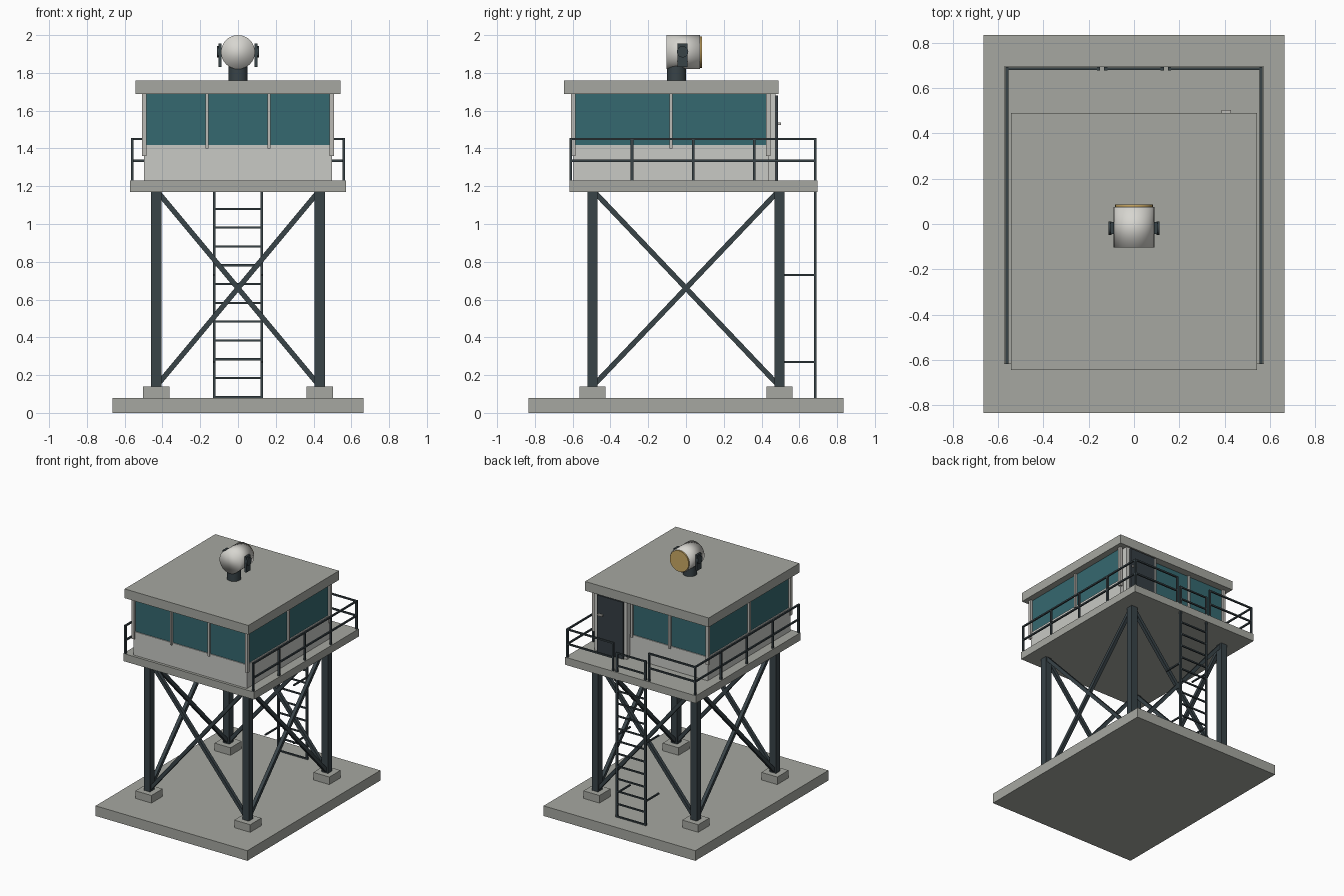
import bpy, bmesh, math
from mathutils import Vector, Matrix

if "Cube" in bpy.data.objects:
    bpy.data.objects.remove(bpy.data.objects["Cube"])


def material(name, rgb):
    m = bpy.data.materials.new(name)
    m.diffuse_color = (*rgb, 1)
    m.use_nodes = True
    m.node_tree.nodes["Principled BSDF"].inputs["Base Color"].default_value = m.diffuse_color
    return m


CONCRETE = material("concrete grey", (0.38, 0.39, 0.355))
WALL = material("pale wall", (0.58, 0.585, 0.555))
FRAME = material("window frame", (0.50, 0.49, 0.46))
GLASS = material("teal glass", (0.036, 0.14, 0.162))
STEEL = material("dark steel", (0.04, 0.056, 0.064))
DOOR = material("door slate", (0.036, 0.047, 0.056))
LAMP = material("lamp white", (0.68, 0.67, 0.63))
LENS = material("amber lens", (0.60, 0.40, 0.13))


def add_box(bm, x0, x1, y0, y1, z0, z1):
    mat = Matrix.Translation(((x0 + x1) / 2, (y0 + y1) / 2, (z0 + z1) / 2)) @ \
        Matrix.Diagonal((abs(x1 - x0), abs(y1 - y0), abs(z1 - z0), 1))
    bmesh.ops.create_cube(bm, size=1, matrix=mat)


def add_bar(bm, a, b, w):
    """Square bar of width w between two points."""
    a, b = Vector(a), Vector(b)
    d = b - a
    z = d.normalized()
    side = Vector((1, 0, 0)) if abs(z.x) < 0.1 else Vector((0, 1, 0))
    x = (side - z * side.dot(z)).normalized()
    rot = Matrix((x, z.cross(x), z)).transposed().to_4x4()
    mat = Matrix.Translation((a + b) / 2) @ rot @ Matrix.Diagonal((w, w, d.length, 1))
    bmesh.ops.create_cube(bm, size=1, matrix=mat)


def finish(name, bm, mat):
    me = bpy.data.meshes.new(name)
    bm.to_mesh(me)
    bm.free()
    me.materials.append(mat)
    ob = bpy.data.objects.new(name, me)
    bpy.context.collection.objects.link(ob)
    return ob


def boxes(name, mat, *dims):
    bm = bmesh.new()
    for d in dims:
        add_box(bm, *d)
    return finish(name, bm, mat)


def bars(name, mat, w, segments):
    bm = bmesh.new()
    for a, b in segments:
        add_bar(bm, a, b, w)
    return finish(name, bm, mat)


def cylinder(name, mat, r, a, b, full_smooth=False):
    """Cylinder of radius r from point a to point b."""
    a, b = Vector(a), Vector(b)
    rot = (b - a).to_track_quat('Z', 'Y').to_euler()
    bpy.ops.mesh.primitive_cylinder_add(vertices=32, radius=r, depth=(b - a).length,
                                        location=(a + b) / 2, rotation=rot)
    ob = bpy.context.object
    ob.name = name
    ob.data.materials.append(mat)
    if full_smooth:
        bpy.ops.object.shade_smooth()
    else:
        bpy.ops.object.shade_smooth_by_angle(angle=math.radians(40))
    return ob


# Concrete base, footings and legs
LX, LY = 0.433, 0.495
corners = [(sx * LX, sy * LY) for sx in (-1, 1) for sy in (-1, 1)]
boxes("base_slab", CONCRETE, (-0.665, 0.665, -0.833, 0.833, 0, 0.08))
boxes("footings", CONCRETE,
      *[(x - 0.07, x + 0.07, y - 0.07, y + 0.07, 0.08, 0.14) for x, y in corners])
boxes("legs", STEEL,
      *[(x - 0.027, x + 0.027, y - 0.027, y + 0.027, 0.14, 1.17) for x, y in corners])

# Crossed braces on all four sides
cross = []
for s in (-1, 1):
    for t in (-1, 1):
        cross.append(((-t * 0.425, s * LY, 0.15), (t * 0.425, s * LY, 1.17)))
        cross.append(((s * LX, -t * 0.485, 0.15), (s * LX, t * 0.485, 1.17)))
bars("cross_braces", STEEL, 0.027, cross)

# Deck and roof
boxes("deck", CONCRETE, (-0.573, 0.573, -0.618, 0.695, 1.17, 1.23))
boxes("roof", CONCRETE, (-0.542, 0.542, -0.645, 0.49, 1.687, 1.76))

# Cabin: solid lower wall with a glazed band above
CX, YF, YB = 0.497, -0.597, 0.437
boxes("cabin_wall", WALL, (-CX, CX, YF, YB, 1.23, 1.417))
boxes("window_band", GLASS, (-0.49, 0.49, YF + 0.007, YB - 0.007, 1.417, 1.687))

# Corner posts and window mullions
posts = []
for sx in (-1, 1):
    for y in (YF + 0.001, YB - 0.001):
        posts.append((sx * 0.497 - 0.012, sx * 0.497 + 0.012, y - 0.012, y + 0.012, 1.36, 1.687))
    for y in (YF, YB):
        posts.append((sx * 0.165 - 0.008, sx * 0.165 + 0.008, y - 0.01, y + 0.01, 1.40, 1.687))
    posts.append((sx * CX - 0.01, sx * CX + 0.01, -0.088, -0.072, 1.40, 1.687))
boxes("window_posts", FRAME, *posts)

# Back door with surround and handle
boxes("door_surround", WALL, (0.185, 0.47, YB - 0.02, 0.474, 1.23, 1.687))
boxes("door", DOOR, (0.21, 0.44, 0.47, 0.487, 1.23, 1.68))
boxes("door_handle", FRAME, (0.387, 0.427, 0.487, 0.502, 1.525, 1.537))

# Railings: two sides and the back, with a gap for the ladder
RX, RY0, RY1 = 0.56, -0.61, 0.685
rails, uprights = [], []
for s in (-1, 1):
    for z in (1.335, 1.45):
        rails.append(((s * RX, RY0 - 0.006, z), (s * RX, RY1 + 0.006, z)))
        rails.append(((s * RX, RY1, z), (s * 0.155, RY1, z)))
    for i in range(5):
        y = RY0 + (RY1 - RY0) * i / 4
        uprights.append(((s * RX, y, 1.23), (s * RX, y, 1.455)))
    uprights.append(((s * 0.157, RY1, 1.23), (s * 0.157, RY1, 1.455)))
bars("hand_rails", STEEL, 0.012, rails)
bars("rail_posts", STEEL, 0.014, uprights)

# Ladder with stand-off brackets
steps = [((-0.125, RY1, 0.085 + 0.0995 * i), (0.125, RY1, 0.085 + 0.0995 * i)) for i in range(14)]
sides = []
for x in (-0.125, 0.125):
    sides.append(((x, RY1, 0.08), (x, RY1, 1.385)))
    for z in (0.27, 0.73):
        steps.append(((x, 0.52, z), (x, RY1, z)))
bars("ladder_rungs", STEEL, 0.011, steps)
bars("ladder_stringers", STEEL, 0.014, sides)

# Searchlight on the roof
cylinder("lamp_pedestal", STEEL, 0.051, (0, -0.05, 1.76), (0, -0.05, 1.84))
cylinder("lamp_housing", LAMP, 0.09, (0, -0.103, 1.91), (0, 0.074, 1.91), True)
cylinder("lamp_lens", LENS, 0.083, (0, 0.07, 1.91), (0, 0.085, 1.91))
boxes("lamp_yoke", STEEL, *[(s * 0.088, s * 0.104, -0.045, 0.008, 1.832, 1.955) for s in (-1, 1)])
for s, side in ((-1, "left"), (1, "right")):
    cylinder(side + "_lamp_pivot", STEEL, 0.03, (s * 0.1, -0.018, 1.912), (s * 0.112, -0.018, 1.912))
